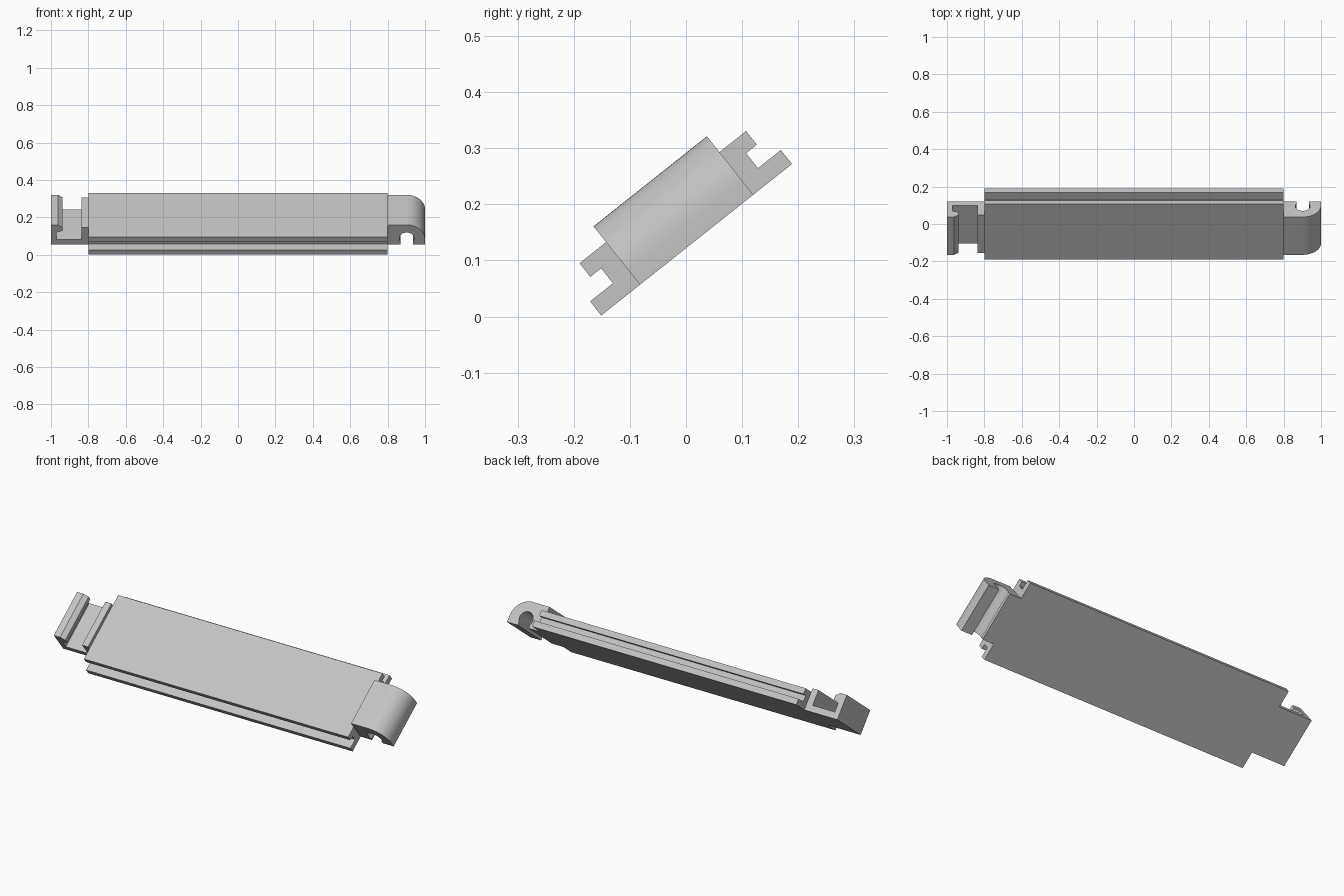
import bpy, bmesh
from math import cos, sin, radians
from mathutils import Matrix

cube = bpy.data.objects.get("Cube")
if cube:
    bpy.data.objects.remove(cube)

grey = bpy.data.materials.new("light_grey")
grey.use_nodes = True
colour = (0.55, 0.55, 0.55, 1)
grey.diffuse_color = colour
grey.node_tree.nodes["Principled BSDF"].inputs["Base Color"].default_value = colour

# The whole slat leans about its long axis, resting on its lower front edge
LEAN = Matrix.Translation((0, -0.151, 0.002)) @ Matrix.Rotation(radians(38.45), 4, 'X')
WIDTH, HALF = 0.434, 0.8
HOOK_START, HOOK_END = 0.088, 0.346


def prism(name, start, end):
    """Extrude between two matching outlines and lean the result."""
    bm = bmesh.new()
    a = [bm.verts.new(p) for p in start]
    b = [bm.verts.new(p) for p in end]
    bm.faces.new(a)
    bm.faces.new(b[::-1])
    for i in range(len(a)):
        j = (i + 1) % len(a)
        bm.faces.new((a[i], b[i], b[j], a[j]))
    bmesh.ops.recalc_face_normals(bm, faces=bm.faces)
    mesh = bpy.data.meshes.new(name)
    bm.to_mesh(mesh)
    bm.free()
    mesh.transform(LEAN)
    mesh.materials.append(grey)
    obj = bpy.data.objects.new(name, mesh)
    bpy.context.collection.objects.link(obj)
    bpy.ops.object.select_all(action='DESELECT')
    obj.select_set(True)
    bpy.context.view_layer.objects.active = obj
    bpy.ops.object.shade_smooth_by_angle(angle=radians(30))


def hook(name, outline):
    prism(name, [(x, HOOK_START, h) for x, h in outline],
          [(x, HOOK_END, h) for x, h in outline])


def arc(cx, ch, r, first, last, steps):
    angles = [radians(first + (last - first) * i / steps) for i in range(steps + 1)]
    return [(cx + r * cos(t), ch + r * sin(t)) for t in angles]


# Slat body with a groove along both long edges
edge = [(0, 0), (0, 0.032), (0.052, 0.032), (0.052, 0.066), (0.0275, 0.066), (0.0275, 0.097)]
section = edge + [(WIDTH - w, h) for w, h in reversed(edge)]
prism("slat_body", [(-HALF, w, h) for w, h in section], [(HALF, w, h) for w, h in section])

# Rounded hook with an open round socket underneath
socket = arc(0.902, 0.04, 0.04, -35, 215, 20)
hook("socket_hook", [(HALF, 0), (HALF, 0.133)]
     + arc(0.9, 0.033, 0.1, 90, 0, 16)
     + [(1, 0), (socket[0][0], 0)] + socket + [(socket[-1][0], 0)])

# Open channel with a barbed outer lip
hook("barbed_hook", [(-HALF, 0), (-1, 0), (-1, 0.133), (-0.962, 0.133), (-0.938, 0.115),
                     (-0.938, 0.092), (-0.97, 0.08), (-0.97, 0.034), (-0.836, 0.034),
                     (-0.836, 0.116), (-HALF, 0.116)])
